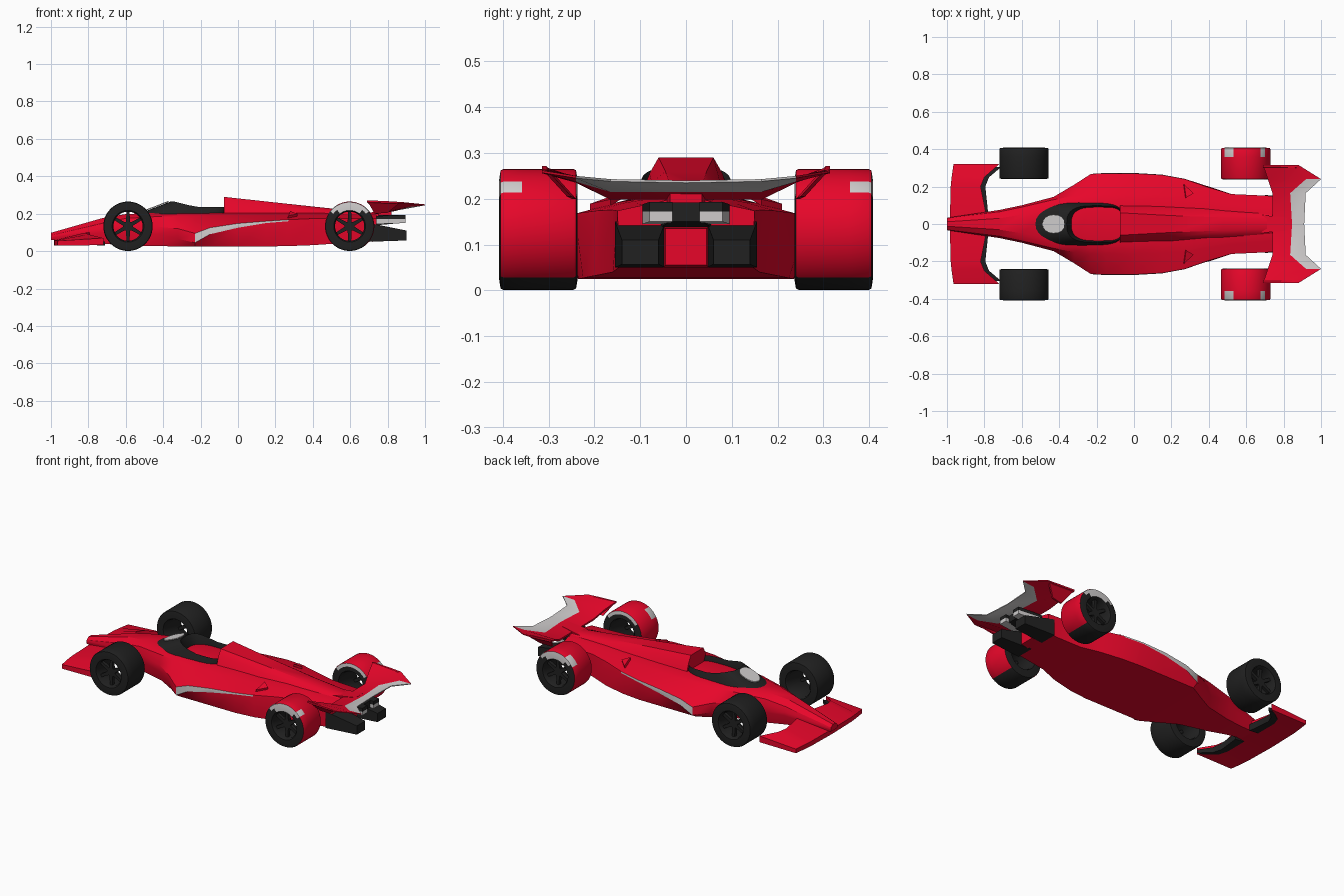
import bpy, bmesh, math

if "Cube" in bpy.data.objects:
    bpy.data.objects.remove(bpy.data.objects["Cube"])

def mat(name, rgb):
    m = bpy.data.materials.new(name)
    m.diffuse_color = (*rgb, 1)
    m.use_nodes = True
    m.node_tree.nodes["Principled BSDF"].inputs["Base Color"].default_value = m.diffuse_color
    return m

RED = mat("racing red", (0.84, 0.002, 0.024))
DARK = mat("charcoal", (0.015, 0.015, 0.015))
GREY = mat("pale grey", (0.62, 0.6, 0.6))
MATS = [RED, DARK, GREY]
R, D, G = 0, 1, 2

def finish(name, bm, angle=30):
    bmesh.ops.recalc_face_normals(bm, faces=bm.faces)
    me = bpy.data.meshes.new(name)
    bm.to_mesh(me)
    bm.free()
    for m in MATS:
        me.materials.append(m)
    ob = bpy.data.objects.new(name, me)
    bpy.context.collection.objects.link(ob)
    bpy.ops.object.select_all(action='DESELECT')
    ob.select_set(True)
    bpy.context.view_layer.objects.active = ob
    bpy.ops.object.shade_smooth_by_angle(angle=math.radians(angle))
    return ob

def loft(name, rings, rule, cyclic=False, angle=30):
    """Skin closed rings of points; rule(i, j, centre) gives the colour index."""
    bm = bmesh.new()
    rows = [[bm.verts.new(p) for p in r] for r in rings]
    n, k = len(rings[0]), len(rings)
    for i in range(k if cyclic else k - 1):
        a, b = rows[i], rows[(i + 1) % k]
        for j in range(n):
            f = bm.faces.new((a[j], a[(j + 1) % n], b[(j + 1) % n], b[j]))
            f.material_index = rule(i, j, f.calc_center_median())
    if not cyclic:
        for i, r in ((0, rows[0]), (k - 1, rows[-1])):
            f = bm.faces.new(r)
            f.material_index = rule(i, -1, f.calc_center_median())
    return finish(name, bm, angle)

def ring(x, half):
    return [(x, y, z) for y, z in half] + [(x, -y, z) for y, z in reversed(half)]

# Main body: top edge, shoulder, stripe top, stripe bottom, floor edge
body = [
    (-1.0, (.012, .098), (.03, .085), (.033, .078), (.033, .072), (.028, .06)),
    (-.72, (.03, .178), (.065, .15), (.075, .12), (.075, .10), (.06, .04)),
    (-.60, (.05, .198), (.09, .175), (.10, .14), (.10, .10), (.085, .03)),
    (-.43, (.09, .205), (.13, .185), (.145, .13), (.145, .09), (.125, .027)),
    (-.32, (.10, .205), (.15, .187), (.21, .12), (.21, .065), (.185, .025)),
    (-.23, (.10, .205), (.16, .188), (.268, .095), (.268, .045), (.235, .025)),
    (-.15, (.10, .205), (.16, .19), (.27, .125), (.273, .09), (.235, .025)),
    (0, (.10, .205), (.16, .19), (.27, .148), (.273, .125), (.235, .025)),
    (.15, (.09, .205), (.155, .19), (.262, .16), (.264, .15), (.235, .025)),
    (.27, (.08, .205), (.15, .192), (.24, .168), (.242, .16), (.225, .027)),
    (.40, (.07, .205), (.13, .192), (.195, .174), (.197, .165), (.20, .032)),
    (.52, (.06, .203), (.11, .19), (.16, .176), (.16, .165), (.16, .04)),
    (.74, (.05, .195), (.09, .187), (.15, .174), (.15, .162), (.14, .055)),
]
loft("body", [ring(s[0], s[1:]) for s in body],
     lambda i, j, c: G if j in (2, 6) and -.25 < c.x < .3 else R)

# Engine cover rising behind the cockpit
cover = [(-.075, .06, .29, .08, .255, .105), (.2, .045, .26, .075, .235, .10),
         (.48, .035, .23, .06, .215, .085), (.75, .025, .203, .05, .195, .06)]
loft("engine_cover", [ring(x, [(a, za), (b, zb), (c, .185)])
                      for x, a, za, b, zb, c in cover], lambda i, j, c: R)

# Cockpit surround: closed loop of stations, pointed in front and square behind
def oval(x0, x1, w, t, front=.9, back=.45):
    c, s = math.cos(t), math.sin(t)
    p = front if c < 0 else back
    sg = lambda v, q: math.copysign(abs(v) ** q, v)
    return (x0 + x1) / 2 + (x1 - x0) / 2 * sg(c, p), w * sg(s, p)

surround = []
for k in range(32):
    t = math.tau * k / 32
    xo, yo = oval(-.535, -.06, .115, t)
    xm, ym = oval(-.36, -.06, .098, t, .7)
    xi, yi = oval(-.335, -.065, .09, t, .7)
    crest = max(.236, .265 - (max(xm, -.34) + .34) * .25)
    surround.append([(xo, yo, .198), (xm, ym, crest), (xi, yi, .212), (xi, yi, .196)])
loft("cockpit_surround", surround, lambda i, j, c: D, cyclic=True)

# Windscreen plate lying on the front slope of the surround
bm = bmesh.new()
pts = []
for k in range(16):
    x, y = oval(-.49, -.372, .05, math.tau * k / 16, .95, .8)
    pts.append(bm.verts.new((x, y, .217 + (x + .49) * .385)))
f = bm.faces.new(pts)
e = bmesh.ops.extrude_face_region(bm, geom=[f])
for v in e['geom']:
    if isinstance(v, bmesh.types.BMVert):
        v.co.z += .006
for f in bm.faces:
    f.material_index = G
finish("windscreen", bm)

# Front wing, swept to the outer tips, with dark flaps behind
def wing_section(y, xf, zf0, zf1, xr, zr0, zr1):
    return [(xf, y, zf0), (xf, y, zf1), (xr, y, zr1), (xr, y, zr0)]

for s, side in ((-1, "near"), (1, "far")):
    secs = [(0, -.985, .03, .06, -.78, .05, .10), (.2, -.98, .03, .058, -.82, .045, .098),
            (.25, -.975, .03, .057, -.80, .04, .09), (.32, -.965, .03, .055, -.72, .032, .07)]
    loft(side + "_front_wing", [wing_section(q[0] * s, *q[1:]) for q in secs],
         lambda i, j, c: R)
    flap = [(.06, -.84, .04, .08, -.78, .035, .075), (.2, -.84, .04, .08, -.795, .035, .075),
            (.25, -.82, .036, .07, -.775, .032, .065), (.305, -.75, .033, .055, -.71, .03, .05)]
    loft(side + "_front_flap", [wing_section(q[0] * s, *q[1:]) for q in flap],
         lambda i, j, c: D)

# Rear wing: y, front x/z, middle x/z, rear x/z
half = [(0, .74, .208, .845, .225, .91, .24), (.165, .74, .208, .835, .225, .918, .243),
        (.24, .715, .245, .92, .247, 1.0, .25), (.315, .69, .272, .82, .266, .88, .262)]
span = [(-q[0], *q[1:]) for q in reversed(half[1:])] + half
T = .01
loft("rear_wing", [[(xf, y, zf), (xm, y, zm), (xr, y, zr), (xr, y, zr - T / 2),
                    (xm, y, zm - T), (xf, y, zf - T)]
                   for y, xf, zf, xm, zm, xr, zr in span],
     lambda i, j, c: G if j in (1, 2, 3) and i in (1, 2, 3, 4) else R)

# Boxes tapered along x: (x, y0, y1, z0, z1) at both ends
def block(name, a, b, col):
    rect = lambda q: [(q[0], q[1], q[3]), (q[0], q[2], q[3]), (q[0], q[2], q[4]), (q[0], q[1], q[4])]
    return loft(name, [rect(a), rect(b)], lambda i, j, c: col)

block("wing_mount", (.66, -.05, .05, .17, .2), (.82, -.035, .035, .175, .222), R)
block("gearbox", (.70, -.06, .06, .135, .192), (.87, -.035, .035, .15, .192), D)
block("tail_centre", (.72, -.05, .05, .05, .14), (.77, -.045, .045, .055, .135), R)

def plate(name, pts, d, col):
    loft(name, [pts, [tuple(a + b for a, b in zip(p, d)) for p in pts]], lambda i, j, c: col)

for s, side in ((-1, "near"), (1, "far")):
    # Leaning end plate below each wing tip
    plate(side + "_rear_end_plate",
          [(.69, .315 * s, .272), (.87, .312 * s, .262), (.80, .26 * s, .205), (.73, .25 * s, .2)],
          (0, -.01 * s, 0), R)
    # Diffuser tunnels and the half pale, half dark exhausts above them
    block(side + "_diffuser", (.70, .045 * s, .155 * s, .05, .15),
          (.90, .06 * s, .14 * s, .057, .11), D)
    block(side + "_exhaust", (.74, .04 * s, .095 * s, .145, .172),
          (.895, .03 * s, .08 * s, .15, .172), G)
    block(side + "_exhaust_top", (.74, .04 * s, .095 * s, .172, .188),
          (.895, .03 * s, .08 * s, .172, .193), D)
    # Small fin on each side pod
    plate(side + "_pod_fin", [(.265, .21 * s, .175), (.275, .14 * s, .2), (.315, .165 * s, .185)],
          (.004, 0, .014), R)

# Wheels: hollow lathe with six spokes
def wheel(name, x, s, y0, y1, rear):
    zc, n = .133, 48
    prof = [(.085, y0), (.11, y0), (.129, y0 + .003), (.132, y0 + .009), (.132, y1 - .05),
            (.132, y1 - .009), (.129, y1 - .003), (.11, y1), (.085, y1),
            (.078, y1 - .012), (.078, y0 + .012)]
    rings = []
    for k in range(n):
        a = math.tau * k / n
        rings.append([(x + r * math.cos(a), y * s, zc + r * math.sin(a)) for r, y in prof])

    def rule(i, j, c):
        if not rear or c.z < .027:
            return D
        if 2 <= j <= 5:                          # tread with pale outer corners
            pale = .20 < c.z < .247 if c.x < x else .21 < c.z < .24
            return G if j >= 4 and pale else R
        if j in (1, 6, 7):                       # side wall, pale near the top
            return G if c.z > .21 else D
        return D
    loft(name + "_tyre", rings, rule, cyclic=True, angle=40)

    bm = bmesh.new()
    yf, yb = (y1 - .025) * s, (y1 - .045) * s
    def prism(pts):
        f0 = [bm.verts.new((x + u, yf, zc + v)) for u, v in pts]
        f1 = [bm.verts.new((x + u, yb, zc + v)) for u, v in pts]
        bm.faces.new(f0)
        bm.faces.new(f1)
        for j in range(len(pts)):
            k = (j + 1) % len(pts)
            bm.faces.new((f0[j], f0[k], f1[k], f1[j]))
    prism([(.027 * math.cos(math.tau * k / 12), .027 * math.sin(math.tau * k / 12))
           for k in range(12)])
    for k in range(6):
        a = math.tau * k / 6 + math.pi / 6
        c, q = math.cos(a), math.sin(a)
        prism([(r * c - w * q, r * q + w * c)
               for r, w in ((.02, -.011), (.081, -.008), (.081, .008), (.02, .011))])
    for f in bm.faces:
        f.material_index = D
    finish(name + "_spokes", bm)

for s, side in ((-1, "near"), (1, "far")):
    wheel(side + "_front_wheel", -.588, s, .24, .408, False)
    wheel(side + "_rear_wheel", .597, s, .237, .408, True)
